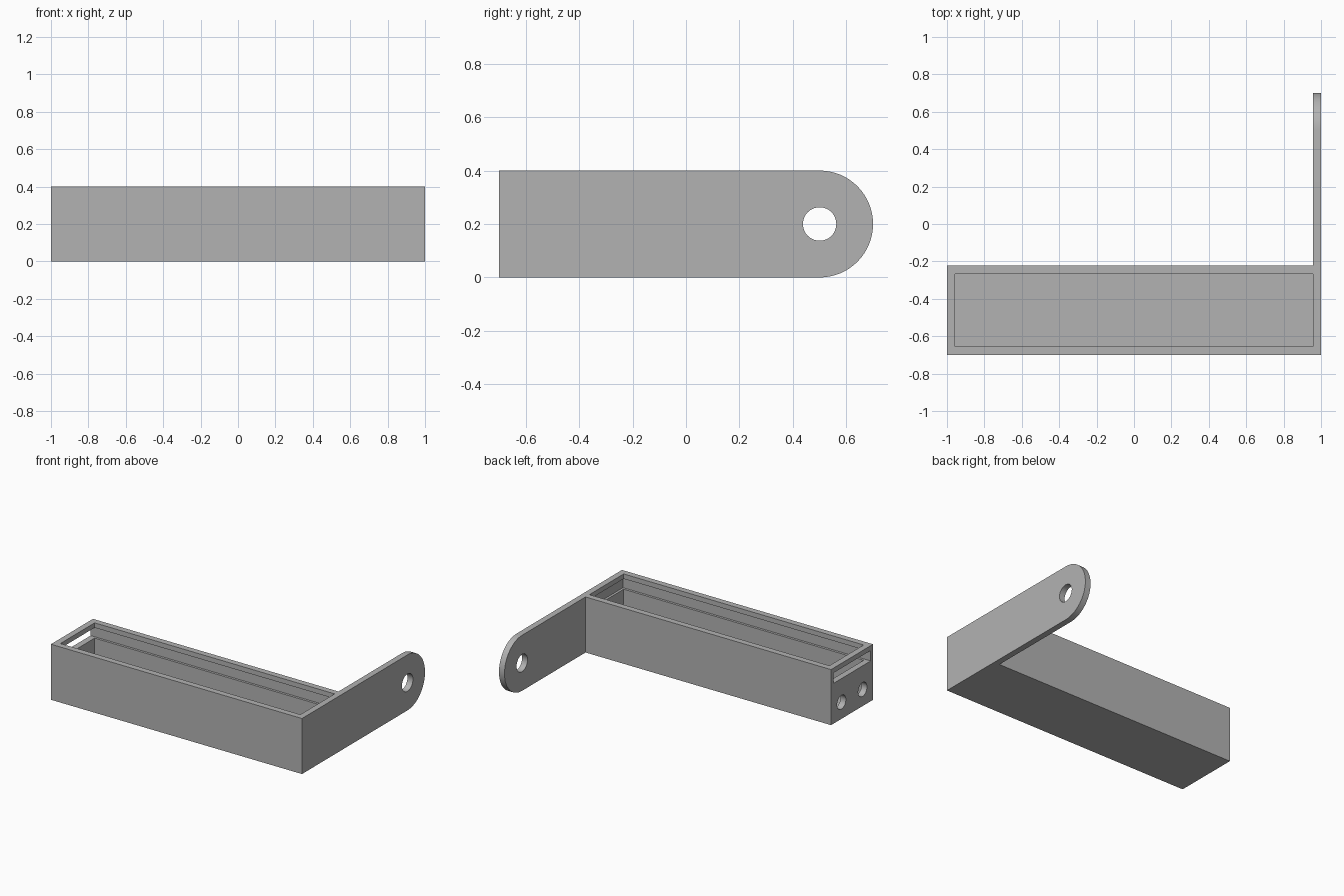
import bpy, bmesh, math
from mathutils import Matrix

cube = bpy.data.objects.get("Cube")
if cube:
    bpy.data.objects.remove(cube, do_unlink=True)

FRONT, BACK, TIP = -0.7, -0.222, 0.7   # box depth and arm reach along y
HEIGHT, WALL = 0.4, 0.044
MID_Z = HEIGHT / 2
ARM_Y = TIP - MID_Z

grey = bpy.data.materials.new("plain grey")
grey.use_nodes = True
colour = (0.45, 0.45, 0.45, 1)
grey.diffuse_color = colour
grey.node_tree.nodes["Principled BSDF"].inputs["Base Color"].default_value = colour


def finish(name, bm):
    bmesh.ops.recalc_face_normals(bm, faces=bm.faces)
    mesh = bpy.data.meshes.new(name)
    bm.to_mesh(mesh)
    bm.free()
    mesh.materials.append(grey)
    obj = bpy.data.objects.new(name, mesh)
    bpy.context.collection.objects.link(obj)
    return obj


def prism(name, points, axis, low, high):
    """Extrude an outline along x (points are y, z) or z (points are x, y)."""
    bm = bmesh.new()
    place = (lambda a, b: (low, a, b)) if axis == "x" else (lambda a, b: (a, b, low))
    face = bm.faces.new([bm.verts.new(place(a, b)) for a, b in points])
    new = bmesh.ops.extrude_face_region(bm, geom=[face])["geom"]
    step = (high - low, 0, 0) if axis == "x" else (0, 0, high - low)
    bmesh.ops.translate(bm, vec=step, verts=[v for v in new if isinstance(v, bmesh.types.BMVert)])
    return finish(name, bm)


def block(name, x0, x1, y0, y1, z0, z1):
    return prism(name, [(x0, y0), (x1, y0), (x1, y1), (x0, y1)], "z", z0, z1)


def bore(name, x, y, z, radius):
    bm = bmesh.new()
    turn = Matrix.Translation((x, y, z)) @ Matrix.Rotation(math.pi / 2, 4, "Y")
    bmesh.ops.create_cone(bm, cap_ends=True, segments=48, radius1=radius,
                          radius2=radius, depth=0.16, matrix=turn)
    return finish(name, bm)


def combine(obj, tool, operation="DIFFERENCE"):
    mod = obj.modifiers.new(tool.name, "BOOLEAN")
    mod.operation, mod.solver, mod.object = operation, "EXACT", tool
    bpy.context.view_layer.objects.active = obj
    bpy.ops.object.modifier_apply(modifier=mod.name)
    bpy.data.objects.remove(tool, do_unlink=True)


# L-shaped plan trimmed by the round-ended side outline
plan = [(-1, FRONT - 0.1), (1, FRONT - 0.1), (1, TIP + 0.1), (1 - WALL, TIP + 0.1),
        (1 - WALL, BACK), (-1, BACK)]
body = prism("box_with_arm", plan, "z", -0.1, HEIGHT + 0.1)
arc = [(ARM_Y + MID_Z * math.cos(t), MID_Z + MID_Z * math.sin(t))
       for t in (math.pi * (i / 32 - 0.5) for i in range(33))]
outline = [(FRONT, 0)] + arc + [(FRONT, HEIGHT)]
combine(body, prism("side_outline", outline, "x", -1.1, 1.1), "INTERSECT")

# Open tray
inner_x, y0, y1 = 1 - WALL, FRONT + WALL, BACK - WALL
combine(body, block("tray_space", -inner_x, inner_x, y0, y1, WALL, 0.5))

# Lid groove, open through the end wall
g = 0.017
combine(body, block("lid_groove", -1.1, inner_x + g, y0 - g, y1 + g, 0.29, 0.365))

# Two end holes and the arm pivot hole
mid_y = (FRONT + BACK) / 2
for side in (-1, 1):
    combine(body, bore("end_hole", -0.98, mid_y + side * 0.12, 0.12, 0.05))
combine(body, bore("pivot_hole", 0.98, ARM_Y, MID_Z, 0.0625))

# Smooth rounds with crisp edges
bpy.ops.object.select_all(action="DESELECT")
body.select_set(True)
bpy.context.view_layer.objects.active = body
bpy.ops.object.shade_smooth_by_angle(angle=math.radians(30))
